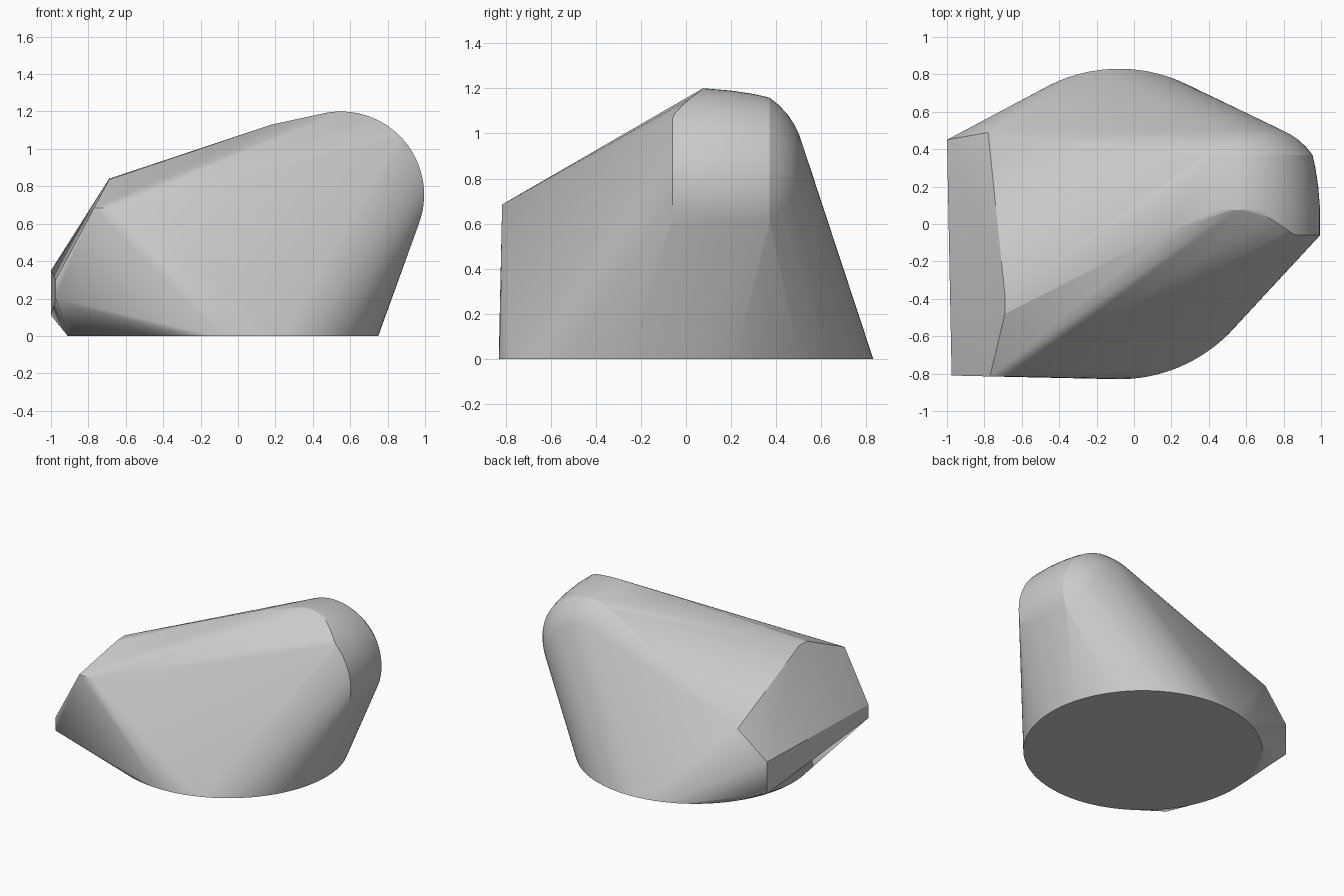
import bpy, bmesh, math

if "Cube" in bpy.data.objects:
    bpy.data.objects.remove(bpy.data.objects["Cube"])

grey = bpy.data.materials.new("stone grey")
grey.diffuse_color = (0.6, 0.6, 0.6, 1)
grey.use_nodes = True
grey.node_tree.nodes["Principled BSDF"].inputs["Base Color"].default_value = grey.diffuse_color

pts = []

# Round flat base
for i in range(96):
    a = 2 * math.pi * i / 96
    pts.append((-0.08 + 0.83 * math.cos(a), 0.83 * math.sin(a), 0))

# Rounded drum lying along y, its front rim cut back by the upper bevel
CX, CZ = 0.55, 0.755
PROFILE = [(-0.06, 0.446), (0.08, 0.445), (0.2, 0.435), (0.3, 0.42), (0.37, 0.404),
           (0.41, 0.372), (0.45, 0.33), (0.48, 0.285), (0.5, 0.245)]


def rim_y(deg):
    if deg <= 46 or deg >= 200:
        return -0.06
    return min(0.075, -0.06 + 0.135 * (deg - 46) / 31)


for deg in range(0, 360, 4):
    a = math.radians(deg)
    front = rim_y(deg)
    for y, r in [(front, 0.445)] + [p for p in PROFILE if p[0] > front]:
        pts.append((CX + r * math.cos(a), y, CZ + r * math.sin(a)))

# Faceted corners: left front, left back, and the upper ridge
pts += [(-0.975, -0.81, 0.2), (-0.975, -0.81, 0.3),
        (-0.77, -0.815, 0.685), (-0.66, -0.815, 0.685),
        (-1, 0.45, 0.11), (-1, 0.45, 0.35), (-0.78, 0.49, 0.56),
        (-0.69, -0.48, 0.835), (-0.69, -0.38, 0.84), (0.18, -0.04, 1.13)]

# Wrap everything in one convex skin
bm = bmesh.new()
for p in pts:
    bm.verts.new(p)
res = bmesh.ops.convex_hull(bm, input=bm.verts[:])
loose = {g for g in res["geom_interior"] + res["geom_unused"] if isinstance(g, bmesh.types.BMVert)}
bmesh.ops.delete(bm, geom=list(loose), context="VERTS")
bmesh.ops.dissolve_limit(bm, angle_limit=math.radians(0.5), verts=bm.verts[:], edges=bm.edges[:])
bmesh.ops.recalc_face_normals(bm, faces=bm.faces[:])
mesh = bpy.data.meshes.new("boulder")
bm.to_mesh(mesh)
bm.free()
mesh.materials.append(grey)
boulder = bpy.data.objects.new("boulder", mesh)
bpy.context.collection.objects.link(boulder)
bpy.context.view_layer.objects.active = boulder
boulder.select_set(True)
bpy.ops.object.shade_smooth_by_angle(angle=math.radians(20))
